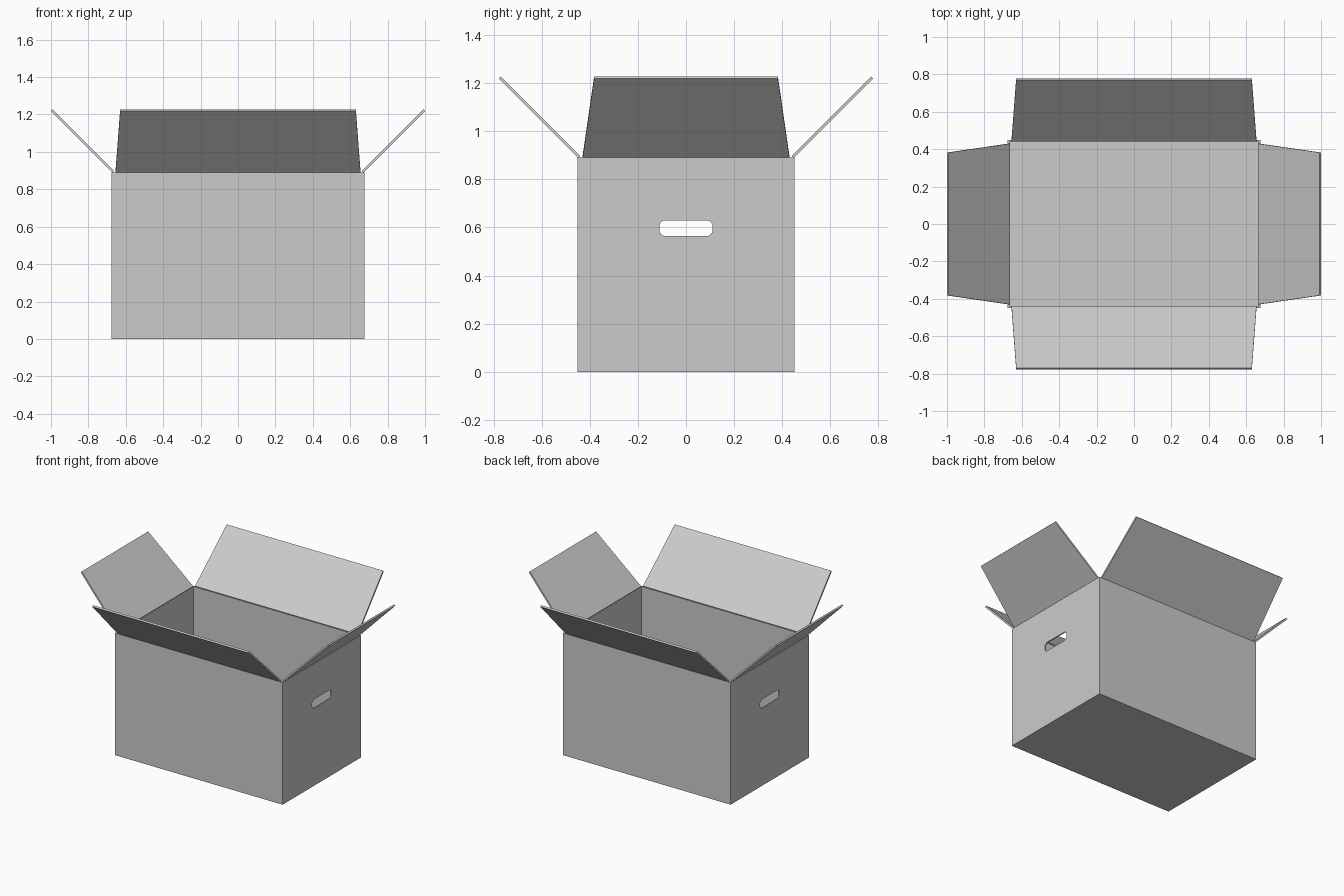
import bpy, bmesh, math
from mathutils import Matrix, Vector

if "Cube" in bpy.data.objects:
    bpy.data.objects.remove(bpy.data.objects["Cube"])

HX, HY, H, T = 0.675, 0.45, 0.89, 0.012   # half width, half depth, height, board thickness


def make_object(name, bm):
    bmesh.ops.recalc_face_normals(bm, faces=bm.faces[:])
    mesh = bpy.data.meshes.new(name)
    bm.to_mesh(mesh)
    bm.free()
    ob = bpy.data.objects.new(name, mesh)
    bpy.context.collection.objects.link(ob)
    return ob


def prism(name, outline, depth, matrix):
    """Extrude an XY outline by depth, centred on its plane."""
    bm = bmesh.new()
    face = bm.faces.new([bm.verts.new((x, y, -depth / 2)) for x, y in outline])
    ext = bmesh.ops.extrude_face_region(bm, geom=[face])["geom"]
    verts = [g for g in ext if isinstance(g, bmesh.types.BMVert)]
    bmesh.ops.translate(bm, vec=(0, 0, depth), verts=verts)
    bm.transform(matrix)
    return make_object(name, bm)


# Box body: open tray with four walls and a floor
bm = bmesh.new()
bmesh.ops.create_cube(bm, size=1, matrix=Matrix.Translation((0, 0, H / 2))
                      @ Matrix.Diagonal((2 * HX, 2 * HY, H, 1)))
top = max(bm.faces, key=lambda f: f.calc_center_median().z)
bmesh.ops.inset_region(bm, faces=[top], thickness=T)
ext = bmesh.ops.extrude_face_region(bm, geom=[top])["geom"]
bmesh.ops.translate(bm, vec=(0, 0, T - H),
                    verts=[g for g in ext if isinstance(g, bmesh.types.BMVert)])
if top.is_valid:
    bmesh.ops.delete(bm, geom=[top], context='FACES_ONLY')
body = make_object("box_body", bm)

# Hand holes: one rounded slot cut through both end walls
slot, r = [], 0.025
for i, (sx, sy) in enumerate([(1, 1), (-1, 1), (-1, -1), (1, -1)]):
    for k in range(7):
        a = math.radians(90 * i + 15 * k)
        slot.append((sx * (0.11 - r) + r * math.cos(a),
                     sy * (0.033 - r) + r * math.sin(a)))
turn = Matrix(((0, 0, 1, 0), (1, 0, 0, 0), (0, 1, 0, 0.597), (0, 0, 0, 1)))
cutter = prism("hand_hole_cutter", slot, 2, turn)
mod = body.modifiers.new("hand_holes", 'BOOLEAN')
mod.operation, mod.object, mod.solver = 'DIFFERENCE', cutter, 'EXACT'
bpy.context.view_layer.objects.active = body
body.select_set(True)
bpy.ops.object.modifier_apply(modifier=mod.name)
bpy.data.objects.remove(cutter)


# Flaps: tapered panels hinged on the rim, opened out at 45 degrees
def flap(name, spin, reach, root, tip, length):
    outline = [(0, -root), (length, -tip), (length, tip), (0, root)]
    matrix = (Matrix.Rotation(math.radians(spin), 4, 'Z')
              @ Matrix.Translation(Vector((reach, 0, H + 0.003)))
              @ Matrix.Rotation(math.radians(-45), 4, 'Y'))
    prism(name, outline, T, matrix)


for name, spin in (("right_flap", 0), ("left_flap", 180)):
    flap(name, spin, HX - 0.009, 0.43, 0.382, 0.467)
for name, spin in (("back_flap", 90), ("front_flap", -90)):
    flap(name, spin, HY - 0.006, 0.655, 0.63, 0.467)
